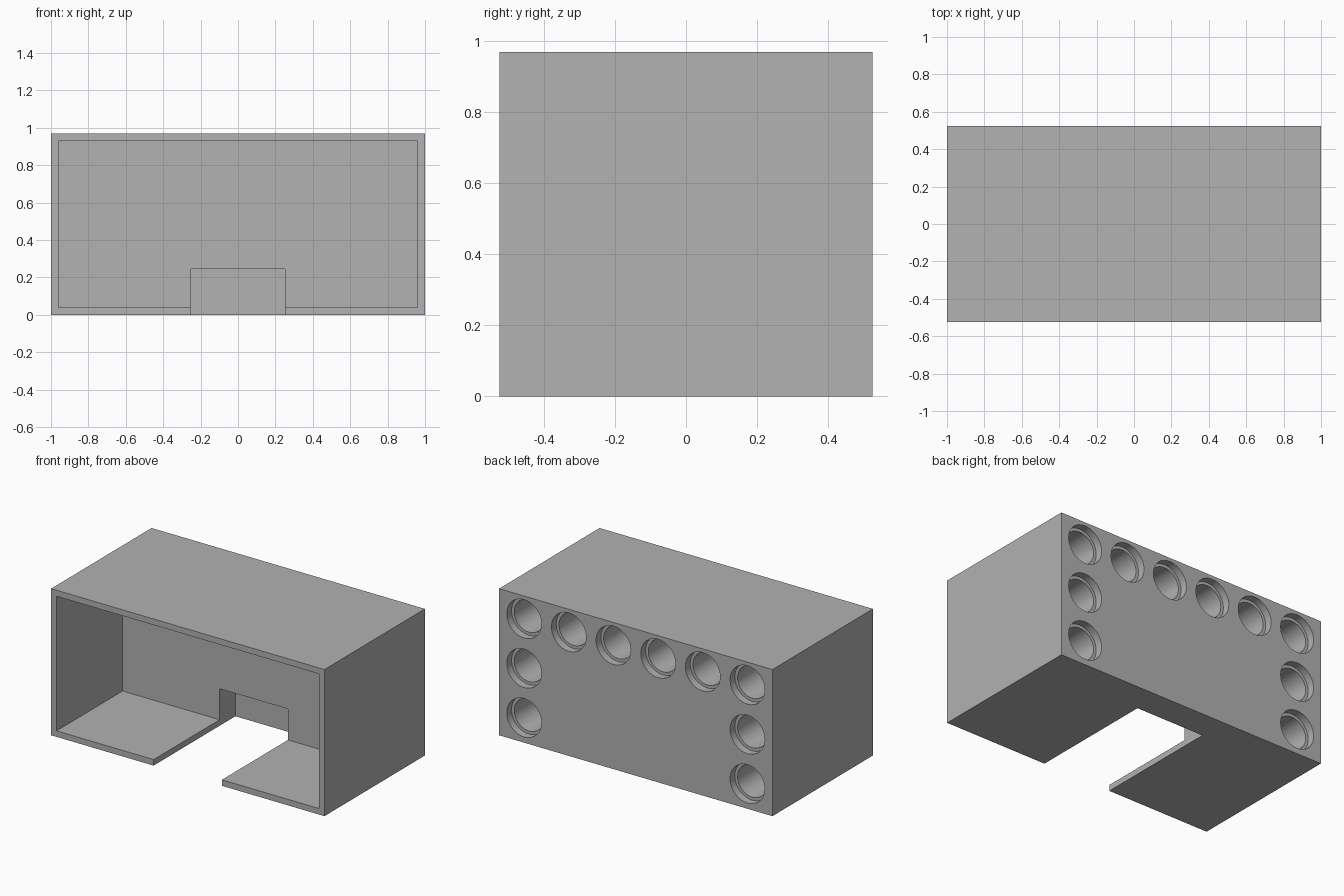
import bpy, bmesh
from math import radians
from mathutils import Matrix, Vector

old = bpy.data.objects.get("Cube")
if old:
    bpy.data.objects.remove(old, do_unlink=True)

# Overall sizes
HALF_X, HALF_Y, HEIGHT = 1.0, 0.525, 0.97
WALL = 0.04
CAVITY_BACK, NOTCH_BACK = 0.165, 0.33
NOTCH_HALF, NOTCH_TOP = 0.25, 0.245
RIM_R, RIM_DEPTH = 0.127, 0.05
BORE_R, BORE_DEPTH = 0.107, 0.3
SIDE_X, LOW_Z, STEP = 0.817, 0.165, 0.327
OVER = 0.1

grey = bpy.data.materials.new("plain grey")
grey.use_nodes = True
grey.diffuse_color = (0.445, 0.445, 0.445, 1)
grey.node_tree.nodes["Principled BSDF"].inputs["Base Color"].default_value = grey.diffuse_color


def add_object(name, bm):
    bmesh.ops.recalc_face_normals(bm, faces=bm.faces)
    mesh = bpy.data.meshes.new(name)
    bm.to_mesh(mesh)
    bm.free()
    mesh.materials.append(grey)
    obj = bpy.data.objects.new(name, mesh)
    bpy.context.collection.objects.link(obj)
    return obj


def box(name, low, high):
    bm = bmesh.new()
    low, high = Vector(low), Vector(high)
    size = Matrix.Diagonal((high - low).to_4d())
    bmesh.ops.create_cube(bm, size=1, matrix=Matrix.Translation((low + high) / 2) @ size)
    return add_object(name, bm)


def stepped_holes(name, centres):
    """Turned cutters: a wide rim recess leading to a narrower blind bore."""
    bm = bmesh.new()
    profile = [(0, OVER), (RIM_R, OVER), (RIM_R, -RIM_DEPTH),
               (BORE_R, -RIM_DEPTH), (BORE_R, -BORE_DEPTH), (0, -BORE_DEPTH)]
    for x, z in centres:
        verts = [bm.verts.new((x + r, HALF_Y + y, z)) for r, y in profile]
        edges = [bm.edges.new(pair) for pair in zip(verts, verts[1:])]
        bmesh.ops.spin(bm, geom=verts + edges, cent=(x, 0, z), axis=(0, 1, 0),
                       angle=radians(360), steps=48, use_merge=False)
    bmesh.ops.remove_doubles(bm, verts=bm.verts, dist=0.0005)
    return add_object(name, bm)


def carve(body, cutter):
    mod = body.modifiers.new(cutter.name, 'BOOLEAN')
    mod.operation = 'DIFFERENCE'
    mod.solver = 'EXACT'
    mod.object = cutter
    cutter.hide_render = True
    bpy.ops.object.select_all(action='DESELECT')
    bpy.context.view_layer.objects.active = body
    body.select_set(True)
    bpy.ops.object.modifier_apply(modifier=mod.name)
    bpy.data.objects.remove(cutter, do_unlink=True)


# Solid block with an open-fronted cavity and a thick back
housing = box("housing", (-HALF_X, -HALF_Y, 0), (HALF_X, HALF_Y, HEIGHT))
carve(housing, box("cavity_cutter", (WALL - HALF_X, -HALF_Y - OVER, WALL),
                   (HALF_X - WALL, CAVITY_BACK, HEIGHT - WALL)))

# Slot through the floor, continuing as a notch into the back
carve(housing, box("slot_cutter", (-NOTCH_HALF, -HALF_Y - OVER, -OVER),
                   (NOTCH_HALF, NOTCH_BACK, NOTCH_TOP)))

# Arch of blind holes: a row along the top and two more down each side
top_row = [(-SIDE_X + i * SIDE_X * 2 / 5, LOW_Z + 2 * STEP) for i in range(6)]
sides = [(s * SIDE_X, LOW_Z + i * STEP) for s in (-1, 1) for i in range(2)]
carve(housing, stepped_holes("hole_cutter", top_row + sides))

bpy.ops.object.shade_smooth_by_angle(angle=radians(30))
